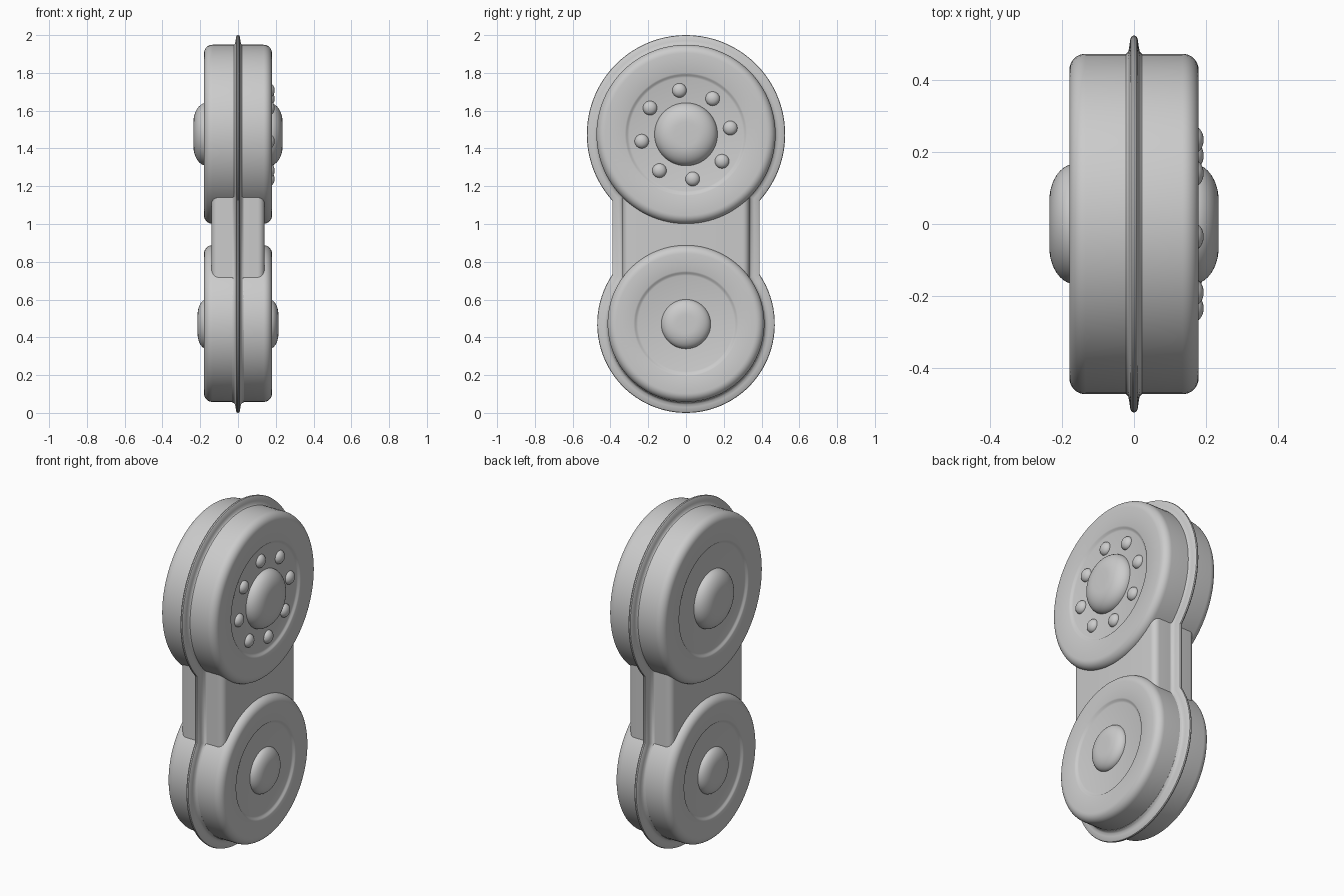
import bpy, bmesh, math
from mathutils import Vector

if "Cube" in bpy.data.objects:
    bpy.data.objects.remove(bpy.data.objects["Cube"])

TOP_Z, LOW_Z = 1.475, 0.47
SEG = 96


def finish(name, bm, angle=35):
    bmesh.ops.recalc_face_normals(bm, faces=bm.faces)
    me = bpy.data.meshes.new(name)
    bm.to_mesh(me)
    bm.free()
    for p in me.polygons:
        p.use_smooth = True
    me.set_sharp_from_angle(angle=math.radians(angle))
    ob = bpy.data.objects.new(name, me)
    bpy.context.collection.objects.link(ob)
    return ob


def loft(name, rings, angle=35):
    """Skin a list of equal-length point rings and cap both ends."""
    bm = bmesh.new()
    rows = [[bm.verts.new(p) for p in ring] for ring in rings]
    for a, b in zip(rows, rows[1:]):
        n = len(a)
        for i in range(n):
            bm.faces.new((a[i], a[(i + 1) % n], b[(i + 1) % n], b[i]))
    bm.faces.new(rows[0])
    bm.faces.new(rows[-1])
    return finish(name, bm, angle)


def lathe(name, profile, cy, cz, seg=SEG, angle=35):
    """Turn (x, radius) points around an axis parallel to x."""
    return loft(name, [[(x, cy + r * math.cos(2 * math.pi * i / seg),
                         cz + r * math.sin(2 * math.pi * i / seg))
                        for i in range(seg)] for x, r in profile], angle)


def mirrored(half):
    return [(-x, r) for x, r in reversed(half)] + half


def drum(name, r, recess, cz):
    c = 0.045
    half = [(0.18 - c + c * math.sin(a), r - c + c * math.cos(a))
            for a in (math.pi / 2 * i / 8 for i in range(9))]
    half += [(0.18, recess + 0.012), (0.177, recess + 0.004), (0.171, recess - 0.002),
             (0.168, recess - 0.012), (0.168, 0.02)]
    lathe(name, mirrored(half), 0, cz)


def hub(name, r, tip, cz):
    # rounded cap with a flattened middle, on both faces
    h = tip - 0.165
    half = [(0.165, r)]
    for k in range(1, 11):
        t = k / 10 * math.pi / 2
        half.append((0.165 + h * math.sin(t), r * (0.38 + 0.62 * math.cos(t))))
    half.append((tip, 0.02))
    lathe(name, mirrored(half), 0, cz, angle=60)


def outline(x, d):
    """Two circles joined by a straight waist, shrunk by d."""
    r1, r2, w = 0.525 - d, 0.47 - d, 0.39 - d
    a1, a2 = math.acos(w / r1), math.acos(w / r2)
    pts = []
    for i in range(65):
        a = -a1 + (math.pi + 2 * a1) * i / 64
        pts.append((x, r1 * math.cos(a), TOP_Z + r1 * math.sin(a)))
    for i in range(65):
        a = math.pi - a2 + (math.pi + 2 * a2) * i / 64
        pts.append((x, r2 * math.cos(a), LOW_Z + r2 * math.sin(a)))
    return pts


# Thin seam flange running round the whole body
half = [(0.0, 0.0), (0.006, 0.002), (0.010, 0.008), (0.013, 0.03),
        (0.016, 0.045), (0.022, 0.051), (0.032, 0.056)]
section = [(-x, d) for x, d in reversed(half[1:])] + half
loft("seam_flange", [outline(x, d) for x, d in section])

# Drums with recessed faces
drum("upper_drum", 0.474, 0.312, TOP_Z)
drum("lower_drum", 0.415, 0.266, LOW_Z + 0.003)

# Domed hubs on both faces
hub("upper_hub", 0.167, 0.236, TOP_Z)
hub("lower_hub", 0.131, 0.214, LOW_Z)

# Rounded bridge between the drums
bm = bmesh.new()
bmesh.ops.create_cube(bm, size=1)
bmesh.ops.scale(bm, vec=Vector((0.28, 0.67, 0.86)), verts=bm.verts)
bmesh.ops.translate(bm, vec=Vector((0, 0, 0.97)), verts=bm.verts)
long_edges = [e for e in bm.edges
              if abs(e.verts[0].co.z - e.verts[1].co.z) > 0.5]
bmesh.ops.bevel(bm, geom=long_edges, offset=0.035, segments=6, profile=0.5,
                affect='EDGES')
finish("bridge", bm)

# Ring of eight bolts on the +x face only
for i in range(8):
    a = math.radians(8.5 + 45 * i)
    dome = [(0.166 + 0.028 * math.sin(t), 0.038 * math.cos(t))
            for t in (math.pi / 2 * k / 8.2 for k in range(9))]
    lathe(f"bolt_{i + 1}", dome, 0.237 * math.cos(a), TOP_Z - 0.002 + 0.237 * math.sin(a),
          seg=24, angle=60)
